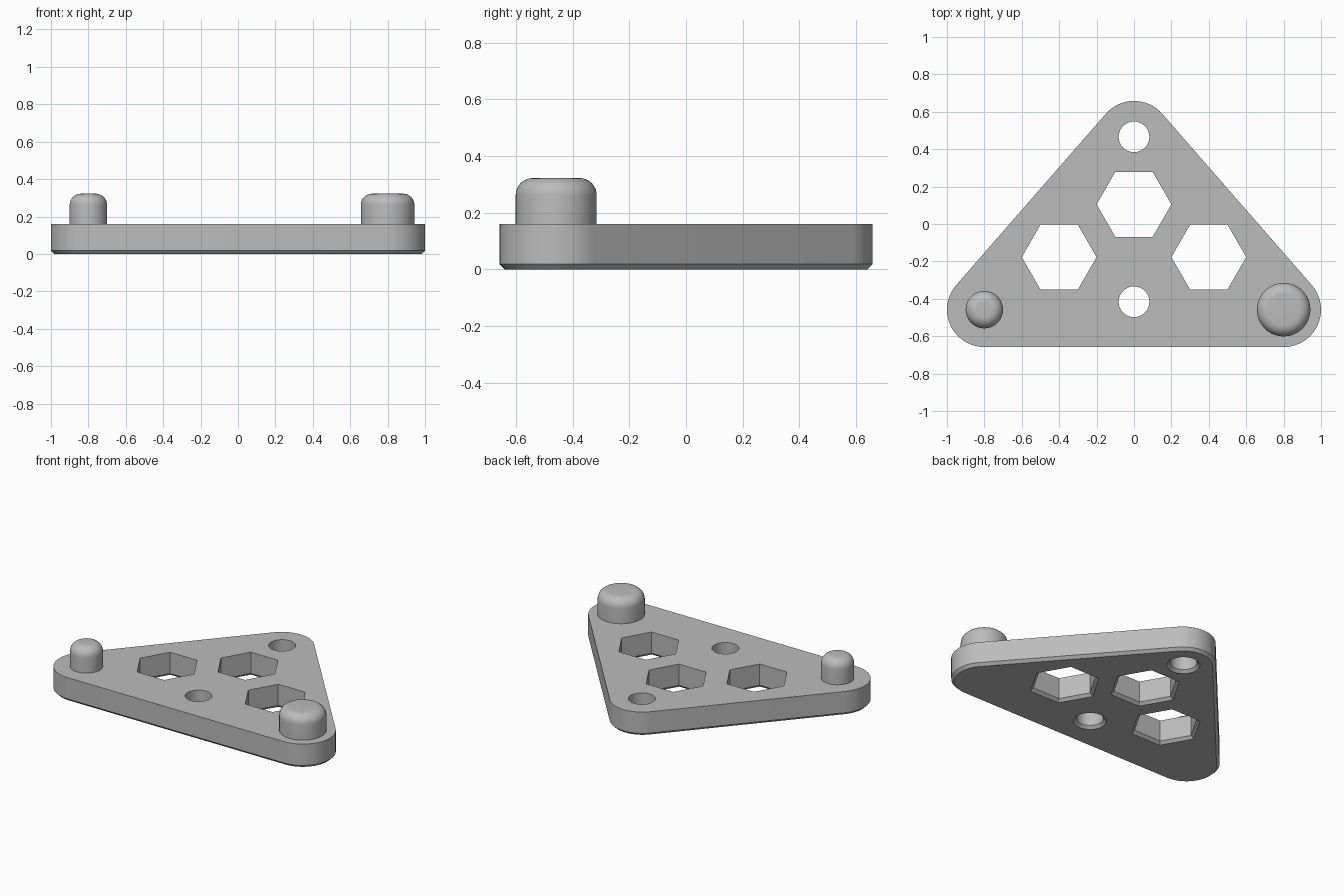
import bpy, bmesh
from math import sin, cos, radians, atan2, degrees

default = bpy.data.objects.get("Cube")
if default:
    bpy.data.objects.remove(default, do_unlink=True)

THICK, CHAMFER = 0.16, 0.018
CX, CY, CORNER_R = 0.8, 0.458, 0.2

grey = bpy.data.materials.new("plain grey")
grey.use_nodes = True
grey.diffuse_color = (0.5, 0.5, 0.5, 1)
grey.node_tree.nodes["Principled BSDF"].inputs["Base Color"].default_value = (0.5, 0.5, 0.5, 1)


def finish(bm, name):
    bmesh.ops.recalc_face_normals(bm, faces=bm.faces)
    mesh = bpy.data.meshes.new(name)
    bm.to_mesh(mesh)
    bm.free()
    mesh.materials.append(grey)
    obj = bpy.data.objects.new(name, mesh)
    bpy.context.collection.objects.link(obj)
    bpy.ops.object.select_all(action='DESELECT')
    obj.select_set(True)
    bpy.context.view_layer.objects.active = obj
    bpy.ops.object.shade_smooth_by_angle(angle=radians(30))
    return obj


def arc(x, y, r, start, end, steps):
    angles = [radians(start + (end - start) * i / steps) for i in range(steps + 1)]
    return [(x + r * cos(a), y + r * sin(a)) for a in angles]


def outline(d):
    """Rounded triangle, pulled inwards by d."""
    r = CORNER_R - d
    tilt = degrees(atan2(CX, 2 * CY))
    return (arc(CX, -CY, r, -90, tilt, 20) + arc(0, CY, r, tilt, 180 - tilt, 16)
            + arc(-CX, -CY, r, 180 - tilt, 270, 20))


def hole(x, y, r, sides):
    """Polygon hole, with its sides pushed outwards by d."""
    return lambda d: arc(x, y, r + d / cos(radians(180 / sides)), 0, 360, sides)[:-1]


# Plate with through holes, all lower edges chamfered
shapes = [outline]
shapes += [hole(x, y, 0.2, 6) for x, y in ((0, 0.105), (-0.4, -0.177), (0.4, -0.177))]
shapes += [hole(0, y, 0.082, 40) for y in (0.466, -0.416)]
bm = bmesh.new()
bottom_edges, top_edges = [], []
for shape in shapes:
    rings = [[bm.verts.new((x, y, z)) for x, y in shape(d)]
             for d, z in ((CHAMFER, 0), (0, CHAMFER), (0, THICK))]
    n = len(rings[0])
    for low, high in zip(rings, rings[1:]):
        for i in range(n):
            j = (i + 1) % n
            bm.faces.new((low[i], low[j], high[j], high[i]))
    for ring, edges in ((rings[0], bottom_edges), (rings[2], top_edges)):
        edges += [bm.edges.get((ring[i], ring[(i + 1) % n])) for i in range(n)]
for edges, up in ((bottom_edges, -1), (top_edges, 1)):
    bmesh.ops.triangle_fill(bm, edges=edges, use_beauty=True, normal=(0, 0, up))
finish(bm, "base_plate")


# Round pegs with softened tops
def peg(name, x, radius):
    bottom, top = THICK - 0.01, 0.322
    bm = bmesh.new()
    bmesh.ops.create_cone(bm, cap_ends=True, segments=48, radius1=radius,
                          radius2=radius, depth=top - bottom)
    rim = [e for e in bm.edges if all(v.co.z > 0 for v in e.verts)]
    bmesh.ops.bevel(bm, geom=rim, offset=0.06, segments=8, profile=0.5, affect='EDGES')
    bmesh.ops.translate(bm, verts=bm.verts, vec=(x, -CY, (bottom + top) / 2))
    finish(bm, name)


peg("right_peg", -CX, 0.1)
peg("left_peg", CX, 0.143)
